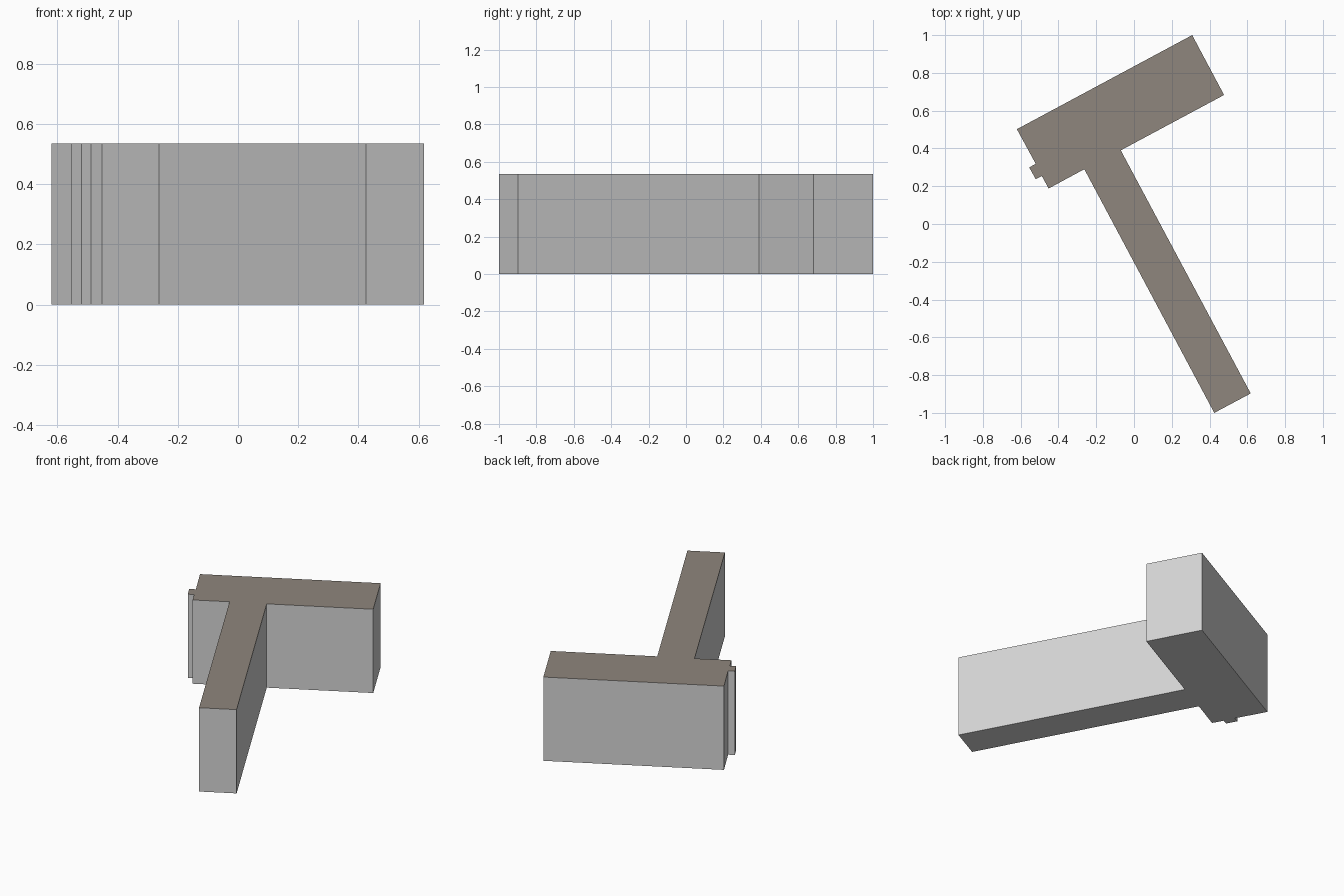
import bpy, bmesh

if "Cube" in bpy.data.objects:
    bpy.data.objects.remove(bpy.data.objects["Cube"])

HEIGHT = 0.535


def material(name, rgb):
    m = bpy.data.materials.new(name)
    m.diffuse_color = (*rgb, 1.0)
    m.use_nodes = True
    m.node_tree.nodes["Principled BSDF"].inputs["Base Color"].default_value = m.diffuse_color
    return m


wall_grey = material("wall_grey", (0.66, 0.66, 0.66))
roof_brown = material("roof_brown", (0.275, 0.24, 0.205))

# Footprint: wide head block, long wing, and small stepped bay at the west end
footprint = [
    (-0.62, 0.502), (-0.52, 0.318), (-0.555, 0.300), (-0.52, 0.237),
    (-0.488, 0.254), (-0.452, 0.188), (-0.263, 0.290), (0.425, -1.0),
    (0.618, -0.897), (-0.070, 0.390), (0.477, 0.683), (0.308, 1.0),
]

# Extrude the footprint into the building body
bm = bmesh.new()
base = bm.faces.new([bm.verts.new((x, y, 0)) for x, y in footprint])
result = bmesh.ops.extrude_face_region(bm, geom=[base], use_keep_orig=True)
top_verts = [g for g in result["geom"] if isinstance(g, bmesh.types.BMVert)]
bmesh.ops.translate(bm, verts=top_verts, vec=(0, 0, HEIGHT))
bmesh.ops.recalc_face_normals(bm, faces=bm.faces)

# Roof colour on upward faces, wall colour elsewhere
for f in bm.faces:
    f.material_index = 1 if f.normal.z > 0.5 else 0

mesh = bpy.data.meshes.new("building")
bm.to_mesh(mesh)
bm.free()
mesh.materials.append(wall_grey)
mesh.materials.append(roof_brown)
bpy.context.collection.objects.link(bpy.data.objects.new("building", mesh))
